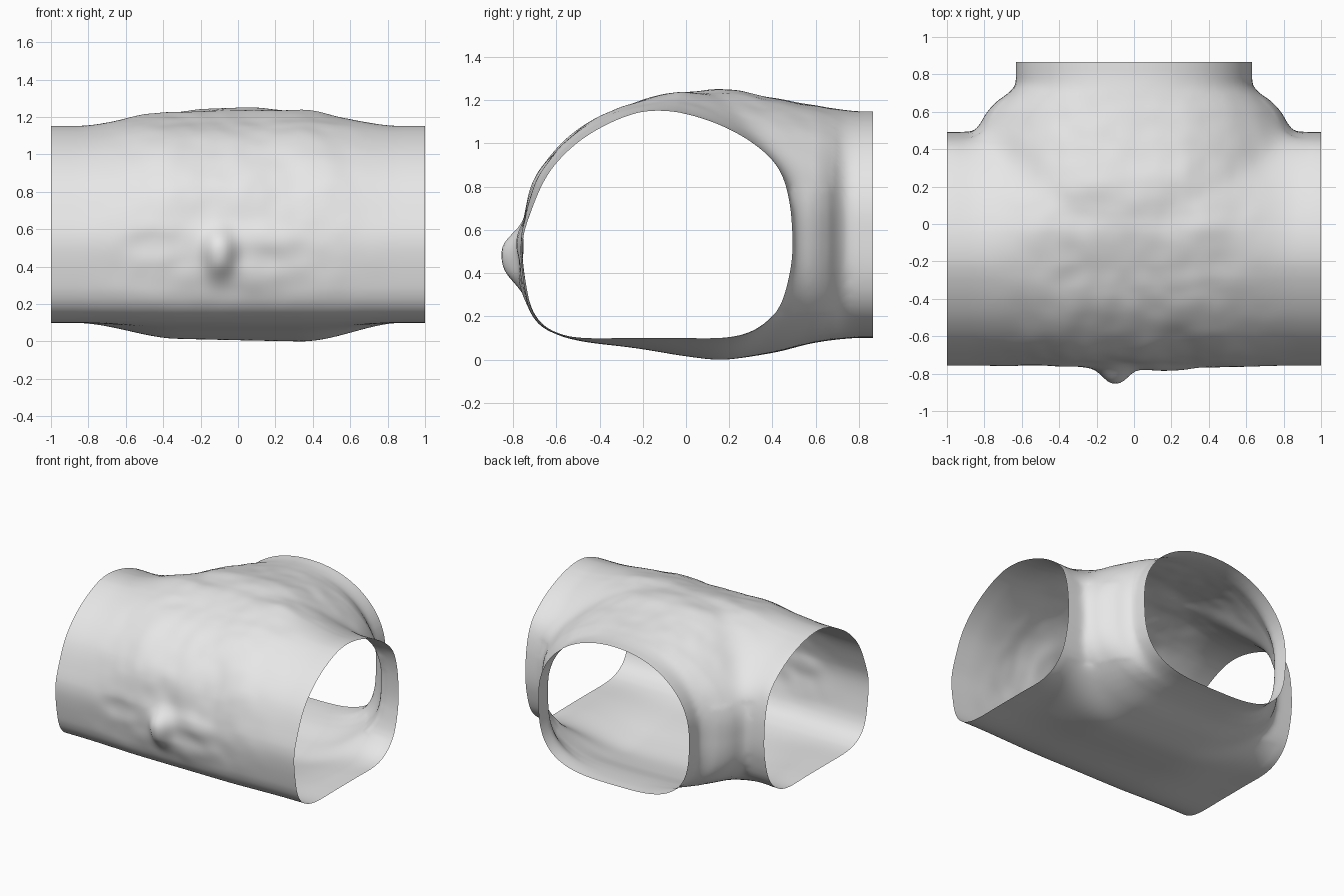
import bpy, bmesh, math
from mathutils import Vector, noise

if "Cube" in bpy.data.objects:
    bpy.data.objects.remove(bpy.data.objects["Cube"])

# ---------- helpers ----------
def spline(a, b, c, d, t):
    return 0.5 * (2 * b + (c - a) * t + (2 * a - 5 * b + 4 * c - d) * t * t
                  + (3 * b - a - 3 * c + d) * t ** 3)

def spline_loop(pts, steps=6):
    """Closed smooth curve through 2D points."""
    n = len(pts)
    return [spline(*(Vector(pts[(i + k) % n]) for k in (-1, 0, 1, 2)), s / steps)
            for i in range(n) for s in range(steps)]

def curve_at(tab, v):
    """Smooth curve through evenly spaced heights: tab = (start, step, heights)."""
    start, step, h = tab
    f = min(max((v - start) / step, 0), len(h) - 1.001)
    i = int(f)
    g = lambda k: h[min(max(k, 0), len(h) - 1)]
    return spline(g(i - 1), g(i), g(i + 1), g(i + 2), f - i)

def ramp(v, lo, hi):
    t = min(1, max(0, (v - lo) / (hi - lo)))
    return t * t * (3 - 2 * t)

def loft(name, rings):
    """Closed solid skinned over a row of rings."""
    bm = bmesh.new()
    vr = [[bm.verts.new(p) for p in r] for r in rings]
    n = len(vr[0])
    for a, b in zip(vr, vr[1:]):
        for i in range(n):
            j = (i + 1) % n
            bm.faces.new((a[i], a[j], b[j], b[i]))
    bm.faces.new(vr[0])
    bm.faces.new(vr[-1])
    bmesh.ops.recalc_face_normals(bm, faces=bm.faces)
    me = bpy.data.meshes.new(name)
    bm.to_mesh(me)
    bm.free()
    ob = bpy.data.objects.new(name, me)
    bpy.context.collection.objects.link(ob)
    return ob

# ---------- main passage along x ----------
SECTION = [(-0.5, .102), (-.25, .1), (0, .1), (.2, .1), (.33, .14), (.43, .24), (.48, .4),
           (.493, .55), (.475, .75), (.42, .9), (.3, 1.01), (.15, 1.09), (0, 1.137),
           (-.13, 1.152), (-.25, 1.135), (-.4, 1.07), (-.53, .98), (-.64, .855),
           (-.715, .69), (-.757, .53), (-.735, .32), (-.70, .21), (-.63, .14)]
loop = spline_loop(SECTION)
passage = loft("tunnel_junction", [[(x, p.x, p.y) for p in loop] for x in (-1.12, 0, 1.12)])

# ---------- side branch along y, flared where it meets the passage ----------
def arch(y, w, lo, hi, n=72):
    ring = []
    for i in range(n):
        a = 2 * math.pi * i / n
        c, s = math.cos(a), math.sin(a)
        e = 2 / 2.1 if s > 0 else 2 / 3.3
        mid = (lo + hi) / 2
        ring.append((w * math.copysign(abs(c) ** e, c), y,
                     mid + (hi - lo) / 2 * math.copysign(abs(s) ** e, s)))
    return ring

FLARE = [(.3, .9), (.45, .885), (.49, .86), (.53, .825), (.58, .80), (.62, .77),
         (.66, .73), (.70, .67), (.74, .632), (1.0, .63)]
branch = loft("branch_helper", [arch(-.1, .8, .14, 1.12)] + [arch(y, w, .101, 1.149) for y, w in FLARE])

# ---------- join, remesh evenly and soften the junction ----------
m = passage.modifiers.new("join", 'BOOLEAN')
m.operation, m.solver, m.object = 'UNION', 'EXACT', branch
m = passage.modifiers.new("even_mesh", 'REMESH')
m.mode, m.voxel_size = 'VOXEL', 0.022
m = passage.modifiers.new("soften", 'SMOOTH')
m.factor, m.iterations = 0.5, 7
dg = bpy.context.evaluated_depsgraph_get()
me = bpy.data.meshes.new_from_object(passage.evaluated_get(dg))
passage.modifiers.clear()
passage.data = me
bpy.data.objects.remove(branch)

bm = bmesh.new()
bm.from_mesh(me)

# blend roof and floor of the branch into the passage
def relax(verts, times):
    for _ in range(times):
        bmesh.ops.smooth_vert(bm, verts=verts, factor=.5, use_axis_x=True, use_axis_y=True, use_axis_z=True)

for lo, hi, times in ((-.02, .68, 22), (.05, .6, 22)):
    relax([v for v in bm.verts if abs(v.co.x) < .94 and lo < v.co.y < hi
           and (v.co.z > .8 or v.co.z < .22)], times)

# ---------- open the three ends ----------
for co, no in (((1, 0, 0), (1, 0, 0)), ((-1, 0, 0), (-1, 0, 0)), ((0, .865, 0), (0, 1, 0))):
    bmesh.ops.bisect_plane(bm, geom=bm.verts[:] + bm.edges[:] + bm.faces[:],
                           plane_co=co, plane_no=no, clear_outer=True)
bm.normal_update()

# ---------- swollen, rocky middle ----------
CEILING = (-.8, .2, (0, .03, .05, .05, .095, .11, .06, .025, 0))
FLOOR = (-.6, .2, (0, .022, .048, .08, .097, .07, .022, 0))
# x, z, x radius, z radius, push toward the front
LUMPS = [(-.10, .48, .085, .12, .082), (0, .35, .25, .07, .012), (.15, .55, .18, .07, .018),
         (-.30, .85, .13, .16, .015), (.05, .85, .16, .14, .015), (-.45, .52, .13, .07, -.015)]
for v in bm.verts:
    x, y, z = v.co
    mid = 1 - ramp(abs(x), .33, .88)
    back = 1 - ramp(y, .45, .82)
    up, down = ramp(z, .72, 1.08), 1 - ramp(z, .1, .42)
    front = 1 - ramp(y, -.65, -.35)
    v.co.z += mid * (up * curve_at(CEILING, y) - down * curve_at(FLOOR, y) * (.93 + .22 * x))
    v.co.y -= mid * front * (.012 + .02 * ramp(z, .5, .85))
    for lx, lz, rx, rz, amt in LUMPS:
        d = ((x - lx) / rx) ** 2 + ((z - lz) / rz) ** 2
        v.co.y -= front * amt * math.exp(-d ** 1.3)
    rough = noise.noise((x * 4, y * 4, z * 4)) + .4 * noise.noise((x * 9, y * 9, z * 9))
    v.co += v.normal * rough * .012 * mid * back * (1 - down)
drop = min(v.co.z for v in bm.verts)
for v in bm.verts:
    v.co.z -= drop * (1 - ramp(abs(v.co.x), .3, .88)) * (1 - ramp(v.co.z, .1, .4)) * (1 - ramp(v.co.y, .4, .8))
bm.to_mesh(me)
bm.free()

# ---------- finish ----------
mat = bpy.data.materials.new("pale_grey")
mat.diffuse_color = (.8, .8, .8, 1)
mat.use_nodes = True
mat.node_tree.nodes["Principled BSDF"].inputs["Base Color"].default_value = mat.diffuse_color
me.materials.clear()
me.materials.append(mat)
for p in me.polygons:
    p.use_smooth = True
    p.material_index = 0
